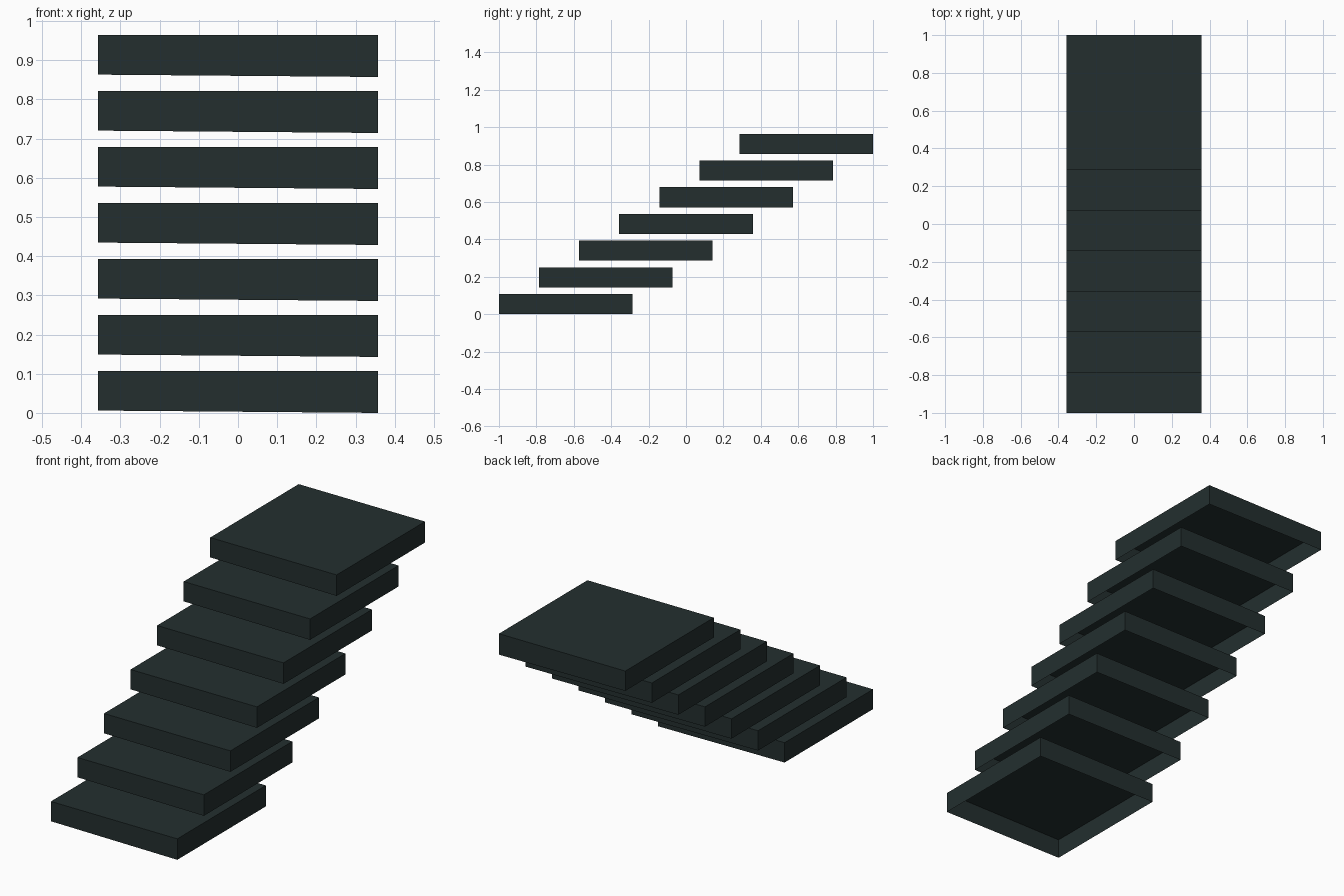
import bpy, bmesh

if "Cube" in bpy.data.objects:
    bpy.data.objects.remove(bpy.data.objects["Cube"])

STEPS = 7
U = 2 / 14                 # base unit: each tread is 5 x 5 units
SIZE = 5 * U
THICK = 0.75 * U
RISE, RUN = U, 1.5 * U
SLANT = 0.006              # left lower rim sits slightly higher

mat = bpy.data.materials.new("dark slate")
mat.diffuse_color = (0.017, 0.028, 0.028, 1)
mat.use_nodes = True
mat.node_tree.nodes["Principled BSDF"].inputs["Base Color"].default_value = mat.diffuse_color


def add_step(i):
    """Thin-walled tread: top and four sides, open underneath."""
    bm = bmesh.new()
    bmesh.ops.create_cube(bm, size=1)
    for v in bm.verts:
        low, left = v.co.z < 0, v.co.x < 0
        v.co.x *= SIZE
        v.co.y *= SIZE
        v.co.z = (SLANT if left else 0) if low else THICK
    bm.normal_update()
    bottom = [f for f in bm.faces if f.normal.z < -0.5]
    bmesh.ops.delete(bm, geom=bottom, context='FACES_ONLY')
    mesh = bpy.data.meshes.new(f"stair_step_{i + 1}")
    bm.to_mesh(mesh)
    bm.free()
    mesh.materials.append(mat)
    ob = bpy.data.objects.new(mesh.name, mesh)
    ob.location = (0, -1 + SIZE / 2 + i * RUN, i * RISE)
    bpy.context.collection.objects.link(ob)


# Floating staircase rising toward the back
for i in range(STEPS):
    add_step(i)
